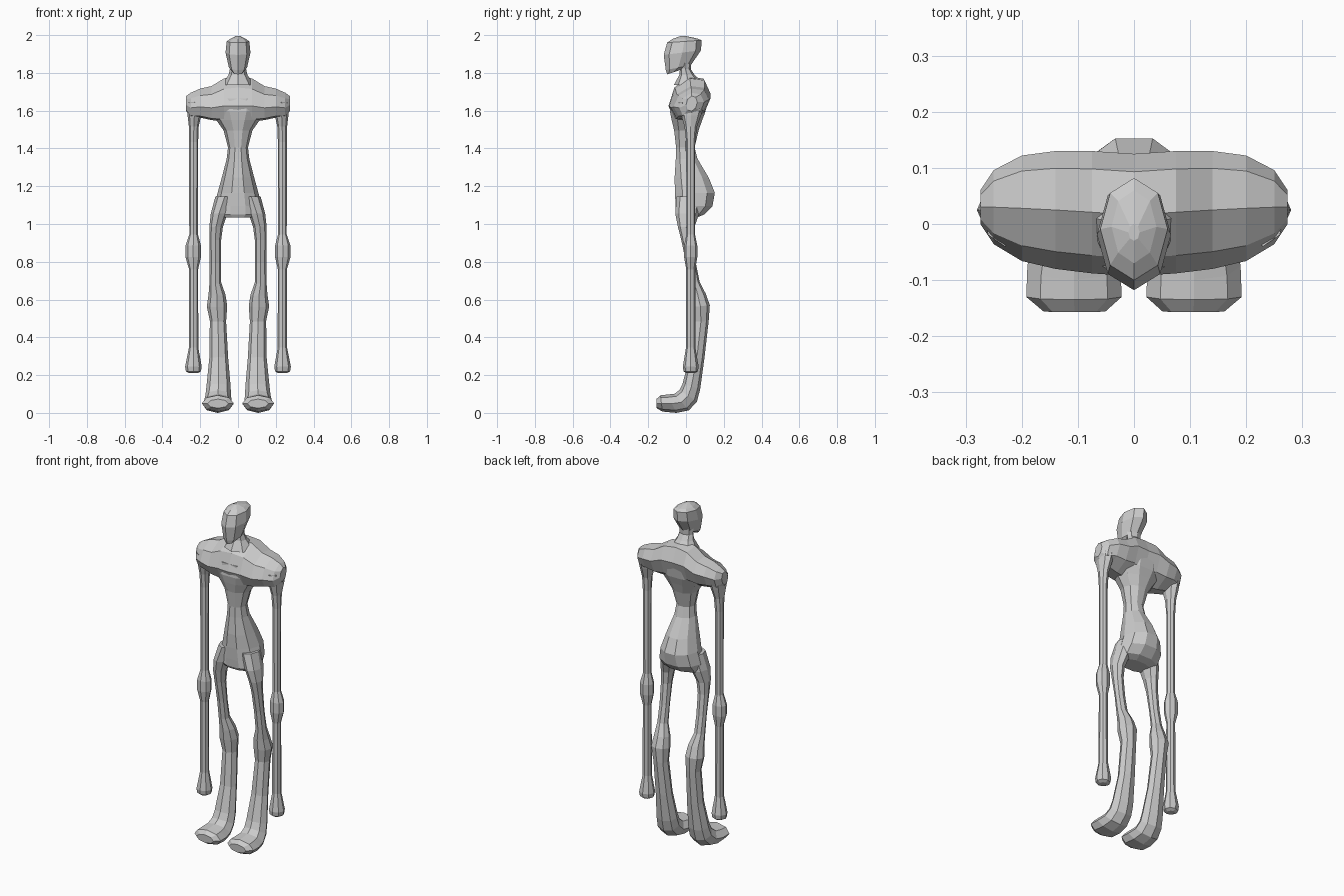
import bpy, bmesh
from math import cos, sin, pi
from mathutils import Vector


def loft(name, rings, sides=8, side=1):
    """Skin a tube through elliptical rings given as (centre, half axis u, half axis v)."""
    bm = bmesh.new()
    loops = []
    for c, u, v in rings:
        loop = []
        for i in range(sides):
            a = 2 * pi * i / sides
            p = Vector(c) + Vector(u) * cos(a) + Vector(v) * sin(a)
            p.x *= side
            loop.append(bm.verts.new(p))
        loops.append(loop)
    for a, b in zip(loops, loops[1:]):
        for i in range(sides):
            j = (i + 1) % sides
            bm.faces.new((a[i], a[j], b[j], b[i]))
    bm.faces.new(loops[0])
    bm.faces.new(loops[-1])
    bmesh.ops.recalc_face_normals(bm, faces=bm.faces)
    me = bpy.data.meshes.new(name)
    bm.to_mesh(me)
    bm.free()
    ob = bpy.data.objects.new(name, me)
    bpy.context.collection.objects.link(ob)
    return ob


def ring(cx, hw, y0, z0, y1, z1):
    """Ring set by its front point (y0, z0), back point (y1, z1) and half width in x."""
    return ((cx, (y0 + y1) / 2, (z0 + z1) / 2), (hw, 0, 0),
            (0, (y1 - y0) / 2, (z1 - z0) / 2))


def flat(z, cx, hw, y0, y1):
    return ring(cx, hw, y0, z, y1, z)


# head, tilted with the chin forward
loft("head", [ring(0, *r) for r in (
    (.028, -.10, 1.797, -.03, 1.82),
    (.048, -.107, 1.82, .025, 1.845),
    (.066, -.118, 1.90, .08, 1.925),
    (.060, -.10, 1.965, .082, 1.978),
    (.040, -.07, 1.985, .06, 1.987),
    (.010, -.03, 2.0, .0, 2.0))])

# neck
loft("neck", [flat(*r) for r in (
    (1.87, 0, .045, -.045, .03), (1.825, 0, .043, -.032, .025),
    (1.795, 0, .05, -.035, .045), (1.74, 0, .085, -.065, .095))])

# torso: ribs, pinched waist and rounded rump
loft("torso", [flat(*r) for r in (
    (1.67, 0, .15, -.085, .12), (1.60, 0, .145, -.09, .108),
    (1.555, 0, .115, -.08, .09), (1.50, 0, .076, -.066, .07),
    (1.41, 0, .053, -.055, .048), (1.35, 0, .06, -.057, .064),
    (1.25, 0, .086, -.065, .125), (1.17, 0, .108, -.064, .158),
    (1.10, 0, .126, -.06, .145), (1.055, 0, .13, -.055, .10),
    (1.04, 0, .10, -.045, .06))], sides=10)

# shoulders: one yoke lofted across x (x, front y/z, back y/z, centre lift, half height)
half = ((.0, -.093, 1.63, .125, 1.695, 0, .125),
        (.075, -.088, 1.63, .13, 1.695, 0, .113),
        (.14, -.08, 1.63, .13, 1.68, -.01, .09),
        (.20, -.066, 1.625, .122, 1.665, 0, .077),
        (.25, -.036, 1.62, .096, 1.65, 0, .065),
        (.274, -.0, 1.635, .06, 1.65, 0, .04))
yoke = [(-r[0],) + r[1:] for r in reversed(half[1:])] + list(half)
loft("shoulders", [((x, (y0 + y1) / 2, (z0 + z1) / 2 + dz),
                    (0, (y1 - y0) / 2, (z1 - z0) / 2), (0, 0, h))
                   for x, y0, y1, z0, z1, dz, h in
                   [(x, y0, y1, z0, z1, dz, h) for x, y0, z0, y1, z1, dz, h in yoke]])

# arm: thin rod with elbow knob and blunt hand (z, centre x, half width, front y, back y)
arm = ((1.65, .23, .042, -.04, .10), (1.58, .231, .036, -.025, .08),
       (1.52, .234, .026, -.008, .058), (1.44, .235, .024, .001, .049),
       (.95, .235, .023, .002, .048), (.89, .237, .041, -.01, .06),
       (.83, .237, .041, -.01, .06), (.765, .235, .024, .001, .049),
       (.35, .235, .025, .0, .05), (.25, .236, .044, -.017, .067),
       (.225, .236, .04, -.013, .063), (.215, .236, .022, .003, .047))

# leg and foot in one sweep: (centre x, half width, front y, z, back y, z)
leg = ((.07, .05, -.05, 1.15, .08, 1.15), (.10, .044, -.057, 1.06, .07, 1.06),
       (.116, .036, -.043, .99, .045, .99), (.12, .031, -.025, .92, .04, .92),
       (.12, .030, .0, .80, .052, .80), (.12, .031, .015, .69, .072, .70),
       (.111, .045, .02, .625, .105, .635), (.111, .054, .026, .565, .126, .575),
       (.106, .043, .038, .49, .12, .49), (.102, .050, .018, .30, .097, .29),
       (.103, .064, -.018, .16, .075, .13), (.105, .068, -.035, .125, .058, .065),
       (.107, .075, -.062, .106, .015, .018), (.107, .083, -.10, .102, -.05, .005),
       (.107, .085, -.135, .098, -.125, .012), (.106, .055, -.157, .078, -.155, .03))

for side, label in ((1, "left"), (-1, "right")):
    loft(label + "_arm", [flat(*r) for r in arm], side=side)
    loft(label + "_leg", [ring(*r) for r in leg], side=side)

# drop the figure exactly onto the floor
low = min(v.co.z for o in bpy.data.objects for v in o.data.vertices)
for o in bpy.data.objects:
    for v in o.data.vertices:
        v.co.z -= low
